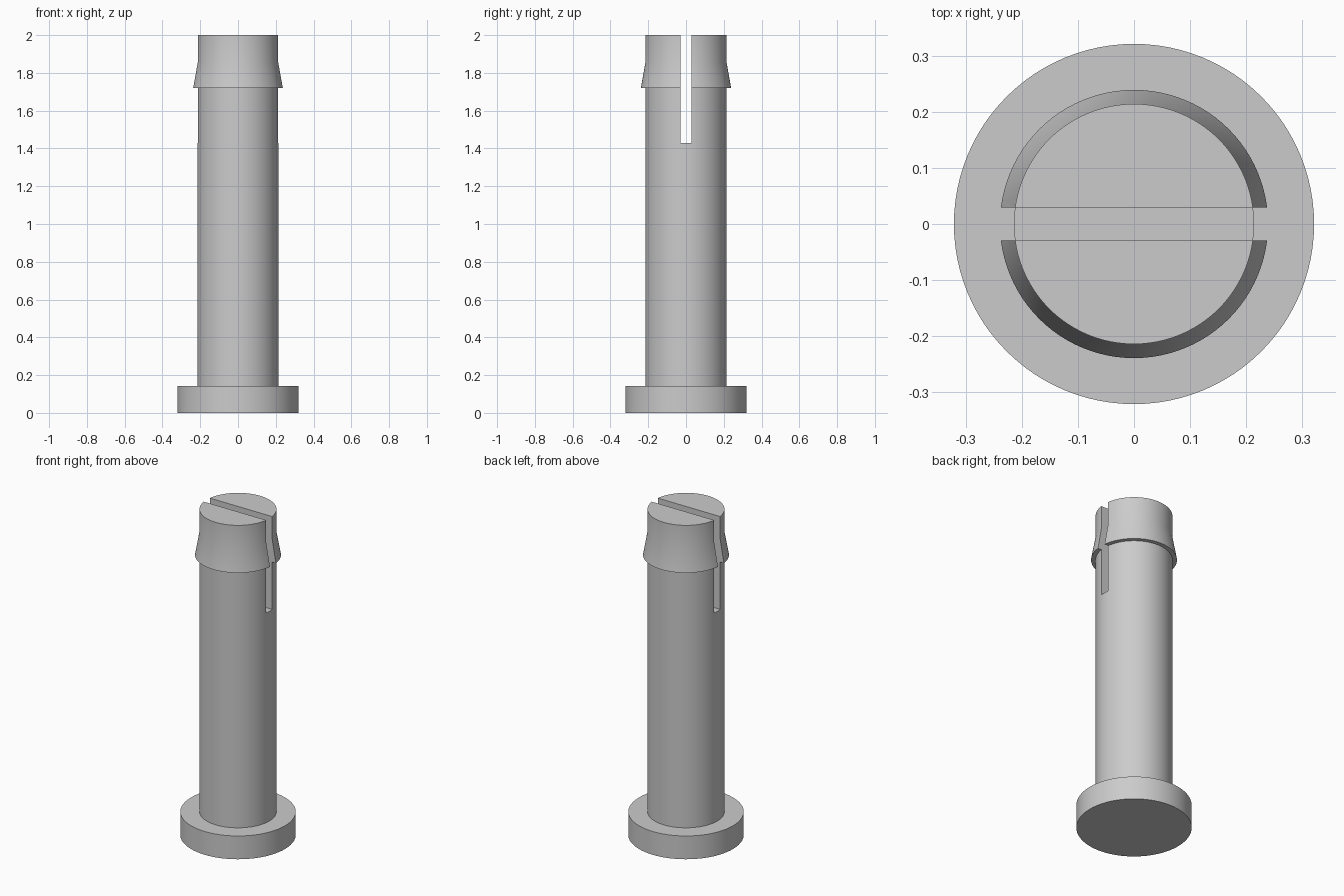
import bpy, bmesh, math

if "Cube" in bpy.data.objects:
    bpy.data.objects.remove(bpy.data.objects["Cube"])

SEGMENTS = 96
SHAFT_R, HEAD_R, BARB_R = 0.214, 0.321, 0.239
HEAD_TOP, SLOT_BOTTOM, BARB_BOTTOM, BARB_TOP, TOP = 0.143, 1.43, 1.72, 1.86, 2.0
SLOT_HALF = 0.029

grey = bpy.data.materials.new("plain_grey")
grey.diffuse_color = (0.6, 0.6, 0.6, 1)
grey.use_nodes = True
grey.node_tree.nodes["Principled BSDF"].inputs["Base Color"].default_value = grey.diffuse_color


def make_object(name, bm):
    bmesh.ops.recalc_face_normals(bm, faces=bm.faces)
    mesh = bpy.data.meshes.new(name)
    bm.to_mesh(mesh)
    bm.free()
    mesh.materials.append(grey)
    obj = bpy.data.objects.new(name, mesh)
    bpy.context.collection.objects.link(obj)
    return obj


def lathe(name, profile):
    """Closed solid of revolution from (radius, z) points, capped at both ends."""
    bm = bmesh.new()
    rings = []
    for r, z in profile:
        rings.append([bm.verts.new((r * math.cos(a), r * math.sin(a), z))
                      for a in (2 * math.pi * i / SEGMENTS for i in range(SEGMENTS))])
    for low, high in zip(rings, rings[1:]):
        for i in range(SEGMENTS):
            j = (i + 1) % SEGMENTS
            bm.faces.new((low[i], low[j], high[j], high[i]))
    bm.faces.new(rings[0][::-1])
    bm.faces.new(rings[-1])
    return make_object(name, bm)


# Pin: flat head at the base, straight shaft, tapered snap barb at the tip
pin = lathe("snap_pin", [
    (HEAD_R, 0), (HEAD_R, HEAD_TOP),
    (SHAFT_R, HEAD_TOP), (SHAFT_R, BARB_BOTTOM),
    (BARB_R, BARB_BOTTOM), (SHAFT_R, BARB_TOP), (SHAFT_R, TOP),
])

# Slot cutter: splits the tip along x
bm = bmesh.new()
bmesh.ops.create_cube(bm, size=1)
height = TOP + 0.2 - SLOT_BOTTOM
bmesh.ops.scale(bm, vec=(1, 2 * SLOT_HALF, height), verts=bm.verts)
bmesh.ops.translate(bm, vec=(0, 0, SLOT_BOTTOM + height / 2), verts=bm.verts)
cutter = make_object("slot_cutter", bm)
cutter.hide_render = True

slot = pin.modifiers.new("slot", 'BOOLEAN')
slot.operation = 'DIFFERENCE'
slot.solver = 'EXACT'
slot.object = cutter

bpy.context.view_layer.objects.active = pin
pin.select_set(True)
bpy.ops.object.modifier_apply(modifier=slot.name)
bpy.data.objects.remove(cutter)

# Smooth round walls, crisp rims and slot edges
bpy.ops.object.shade_smooth_by_angle(angle=math.radians(30))
